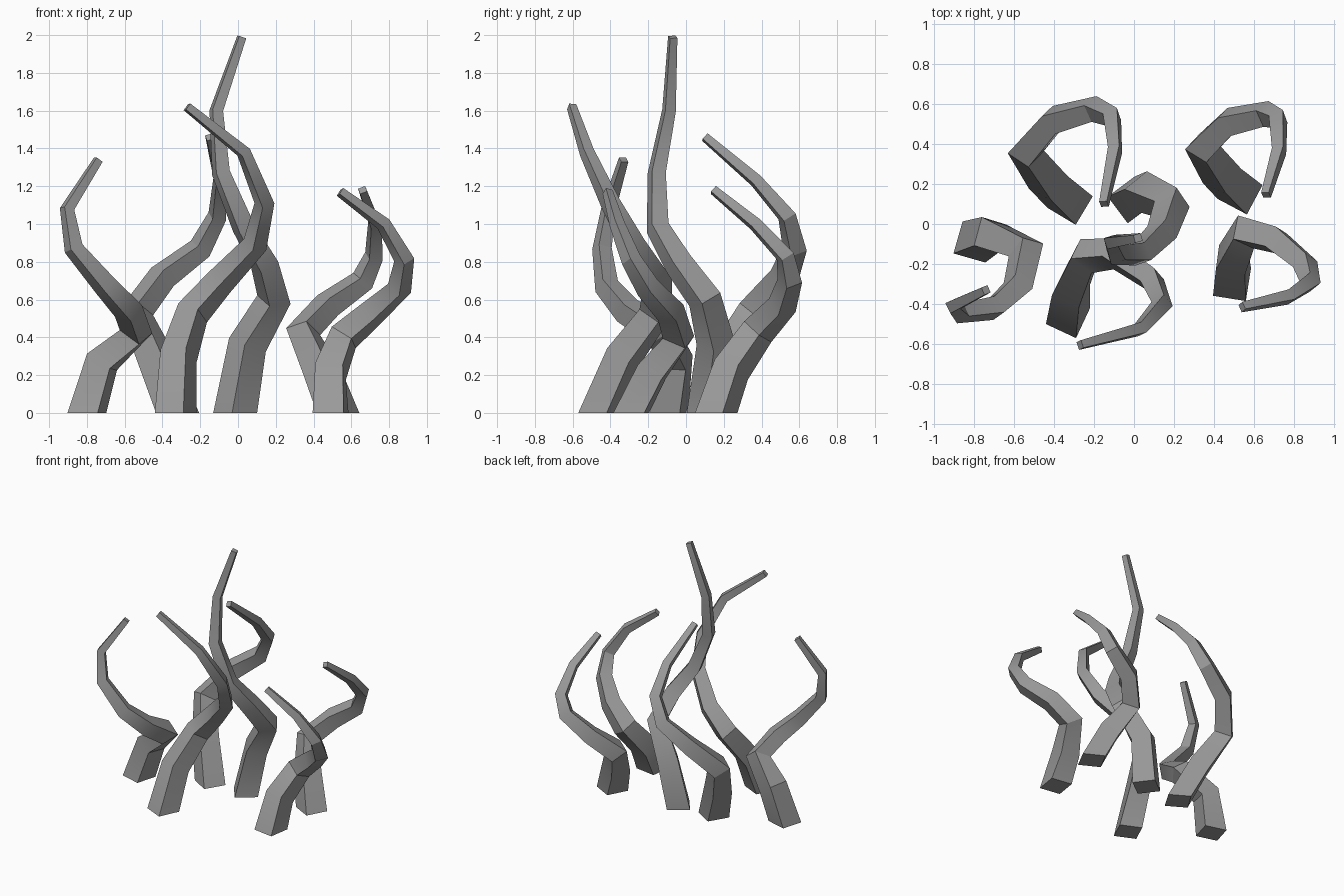
import bpy, math
from mathutils import Vector

if "Cube" in bpy.data.objects:
    bpy.data.objects.remove(bpy.data.objects["Cube"])

BASE_W, TIP_W = 0.166, 0.04

mat = bpy.data.materials.new("dark_grey")
mat.diffuse_color = (0.32, 0.32, 0.32, 1)
mat.use_nodes = True
mat.node_tree.nodes["Principled BSDF"].inputs["Base Color"].default_value = mat.diffuse_color


def tentacle(name, turn, path):
    """Sweep a tapering square along the path without twisting it."""
    pts = [Vector(p) for p in path]
    n = len(pts)
    # base square lies flat on the floor, turned about z
    r = math.sqrt(0.5)
    offs = [Vector((r * math.cos(a), r * math.sin(a), 0))
            for a in (math.radians(turn + 45 + 90 * k) for k in range(4))]
    normal = Vector((0, 0, 1))
    verts, faces = [], []
    for i, p in enumerate(pts):
        if i > 0:
            d = (p - pts[i - 1]).normalized()
            nxt = (pts[i + 1] - p).normalized() if i < n - 1 else d
            plane = (d + nxt).normalized()
            q = normal.rotation_difference(plane)
            offs = [q @ o for o in offs]
            normal = plane
        w = BASE_W + (TIP_W - BASE_W) * i / (n - 1)
        verts += [p + o * w for o in offs]
    for i in range(n - 1):
        for k in range(4):
            a, b = i * 4 + k, i * 4 + (k + 1) % 4
            faces.append((a, b, b + 4, a + 4))
    faces += [(3, 2, 1, 0), tuple(range(4 * n - 4, 4 * n))]
    me = bpy.data.meshes.new(name)
    me.from_pydata(verts, [], faces)
    me.materials.append(mat)
    ob = bpy.data.objects.new(name, me)
    bpy.context.collection.objects.link(ob)
    bpy.ops.object.select_all(action='DESELECT')
    ob.select_set(True)
    bpy.context.view_layer.objects.active = ob
    bpy.ops.object.shade_smooth_by_angle(angle=math.radians(30))


# tall middle one
tentacle("tentacle_centre", 37, [
    (-.015, .12, 0), (.05, .16, .36), (.19, .10, .60), (.14, -.04, .79),
    (.03, -.15, .98), (-.09, -.155, 1.27), (-.115, -.09, 1.60), (.02, -.07, 1.99)])
# left
tentacle("tentacle_left", -16, [
    (-.80, -.09, 0), (-.72, -.055, .27), (-.54, -.13, .43), (-.58, -.31, .54),
    (-.70, -.42, .67), (-.87, -.445, .87), (-.905, -.41, 1.08), (-.74, -.33, 1.34)])
# front left
tentacle("tentacle_front_left", -25, [
    (-.33, -.46, 0), (-.315, -.33, .30), (-.24, -.16, .53), (-.10, -.15, .69),
    (.09, -.28, .89), (.14, -.40, 1.11), (.03, -.525, 1.38), (-.27, -.605, 1.62)])
# front right
tentacle("tentacle_front_right", -9, [
    (.49, -.29, 0), (.49, -.18, .22), (.56, -.04, .40), (.71, -.08, .53),
    (.855, -.20, .66), (.88, -.29, .81), (.77, -.365, 1.0), (.54, -.415, 1.17)])
# back left
tentacle("tentacle_back_left", 59, [
    (-.32, .11, 0), (-.43, .21, .28), (-.54, .36, .53), (-.40, .52, .72),
    (-.20, .575, .87), (-.11, .535, 1.04), (-.095, .37, 1.23), (-.15, .10, 1.46)])
# back right
tentacle("tentacle_back_right", 62, [
    (.53, .16, 0), (.44, .24, .23), (.345, .38, .43), (.475, .51, .57),
    (.66, .55, .70), (.72, .525, .83), (.725, .365, 1.0), (.66, .145, 1.18)])
